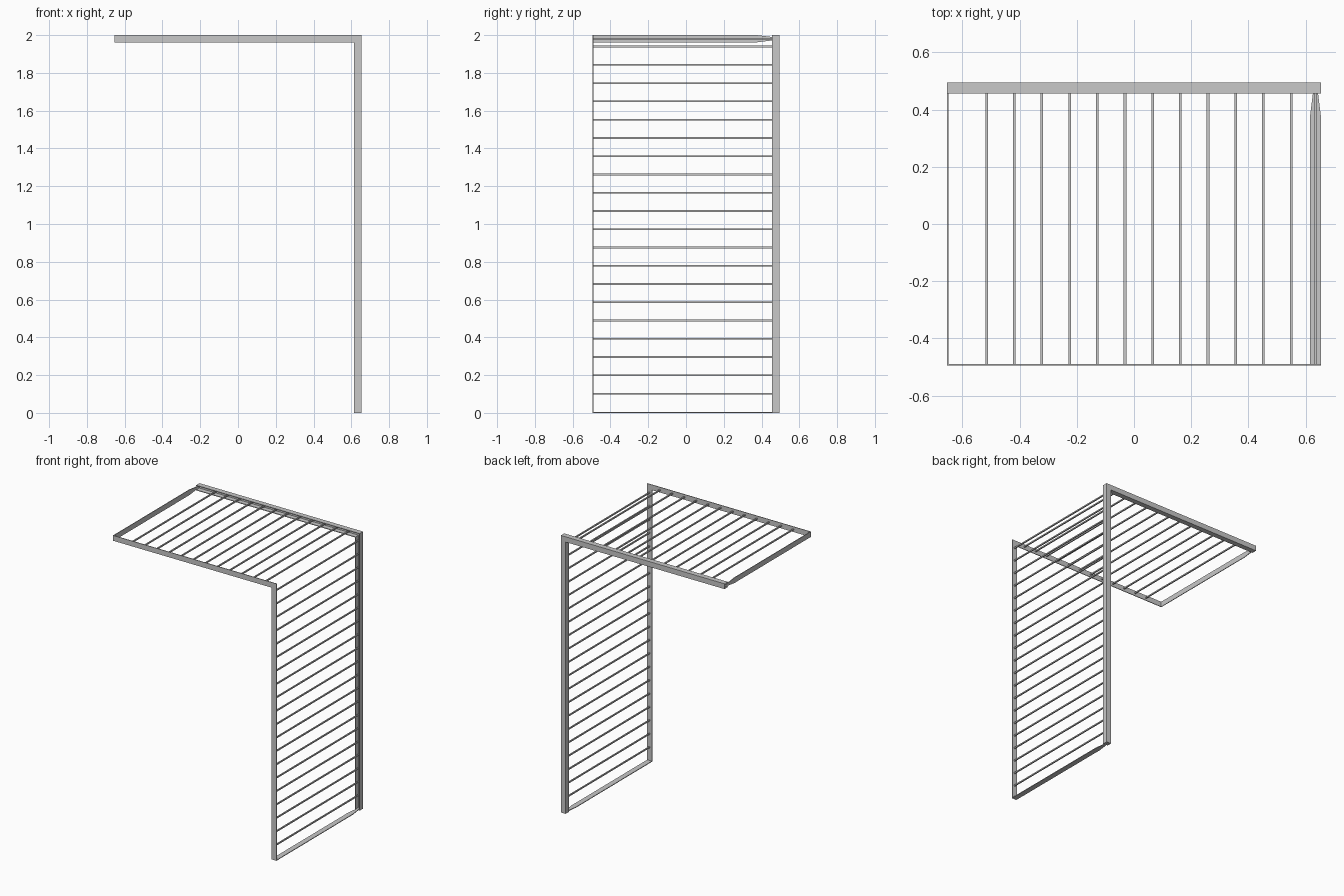
import bpy
import bmesh
from mathutils import Vector

cube = bpy.data.objects.get("Cube")
if cube:
    bpy.data.objects.remove(cube, do_unlink=True)

# Overall dimensions
X, Y, H = 0.653, 0.494, 2.0      # half width, half depth, height
W, T = 0.038, 0.005              # frame width, sheet thickness
RAIL = Y - 0.038                 # open front of the rear channel
ROD = 0.009                      # rod thickness
STEP = 0.0967                    # rod spacing

grey = bpy.data.materials.new("steel grey")
grey.use_nodes = True
grey.diffuse_color = (0.58, 0.58, 0.58, 1)
grey.node_tree.nodes["Principled BSDF"].inputs["Base Color"].default_value = (0.58, 0.58, 0.58, 1)


def extrude(name, outline, direction):
    """Solid made by pushing a flat outline along a direction."""
    bm = bmesh.new()
    face = bm.faces.new([bm.verts.new(p) for p in outline])
    out = bmesh.ops.extrude_face_region(bm, geom=[face])
    moved = [g for g in out["geom"] if isinstance(g, bmesh.types.BMVert)]
    bmesh.ops.translate(bm, verts=moved, vec=Vector(direction))
    bmesh.ops.recalc_face_normals(bm, faces=bm.faces)
    mesh = bpy.data.meshes.new(name)
    bm.to_mesh(mesh)
    bm.free()
    mesh.materials.append(grey)
    obj = bpy.data.objects.new(name, mesh)
    bpy.context.collection.objects.link(obj)


def l_strip(name, outer, inner, y0, y1):
    """L-shaped strip between two insets from the outer corner."""
    outline = [(-X, y0, H - outer), (X - outer, y0, H - outer), (X - outer, y0, 0),
               (X - inner, y0, 0), (X - inner, y0, H - inner), (-X, y0, H - inner)]
    extrude(name, outline, (0, y1 - y0, 0))


def rod(name, x, z):
    """Thin square bar running from the front strip into the rear channel."""
    r = ROD / 2
    outline = [(x + a * r, -Y + T, z + b * r)
               for a, b in ((-1, -1), (1, -1), (1, 1), (-1, 1))]
    extrude(name, outline, (0, 2 * (Y - T), 0))


# Front flat strip and rear channel
l_strip("front_strip", 0, W, -Y, -Y + T)
l_strip("rear_channel_web", 0, W, Y - T, Y)
l_strip("rear_channel_outer_flange", 0, T, RAIL, Y)
l_strip("rear_channel_inner_flange", W - T, W, RAIL, Y)

# End strips, tapered where they slip into the channel
taper = [(-Y, W / 2), (RAIL - 0.08, W / 2), (RAIL, 0.009), (Y - T, 0.009)]
profile = taper + [(y, -w) for y, w in reversed(taper)]
extrude("roof_end_strip", [(-X, y, H - W / 2 + w) for y, w in profile], (T, 0, 0))
extrude("floor_strip", [(X - W / 2 + w, y, 0) for y, w in profile], (0, 0, T))

# Rods across the roof and down the side
for i in range(12):
    rod("roof_rod", -0.515 + i * STEP, H - W / 2)
for i in range(20):
    rod("side_rod", X - W / 2, 0.102 + i * STEP)
